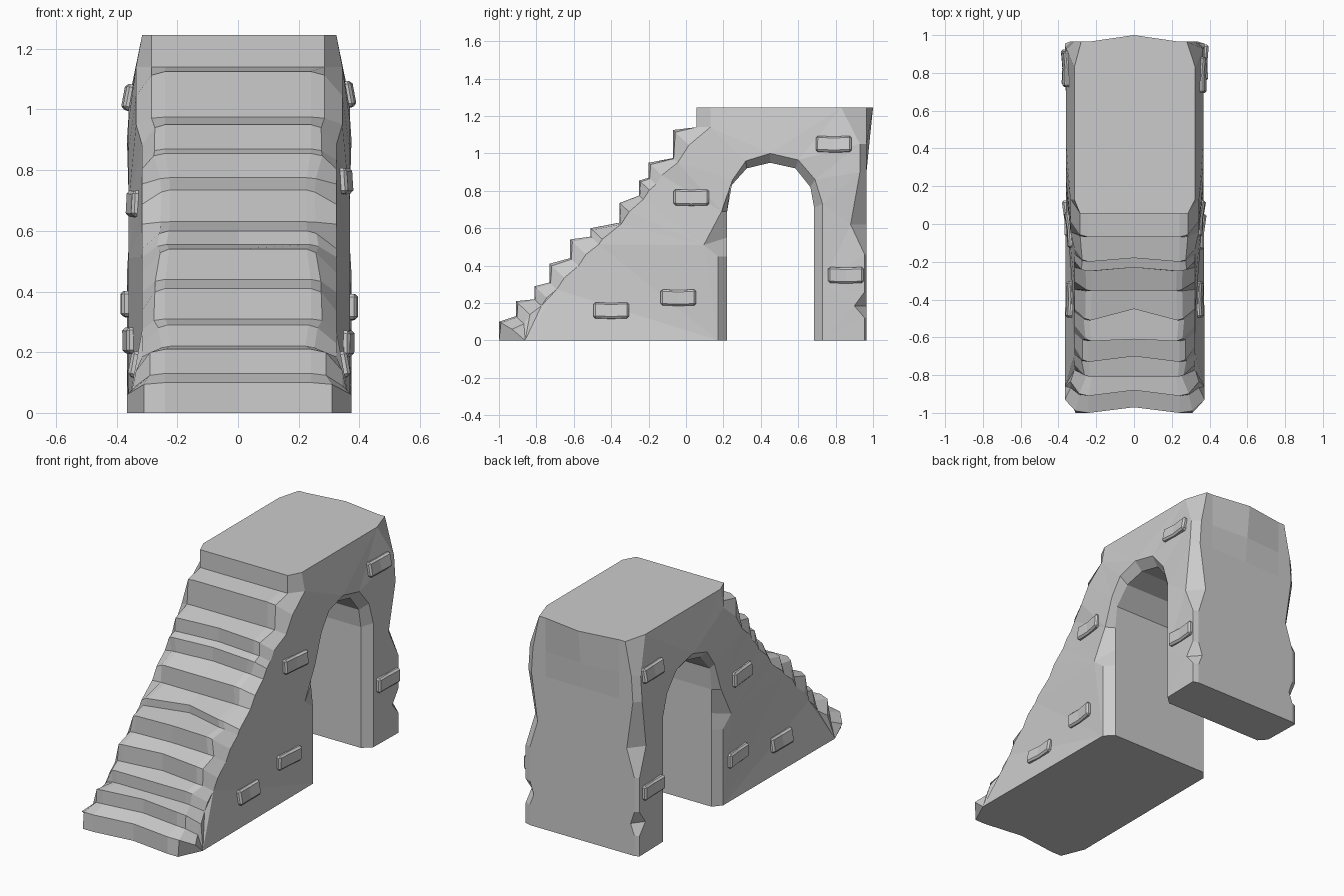
import bpy, bmesh, random
from mathutils import Vector, Matrix
from mathutils.bvhtree import BVHTree

if "Cube" in bpy.data.objects:
    bpy.data.objects.remove(bpy.data.objects["Cube"])

random.seed(4)

# Each outline point: core (y, z), side-wall (y, z), edge half-width, wall half-width, centre shift in y
pts = []

# Stairs: nose position, riser bottom, riser top, centre shift
steps = [(-1.0, 0.0, 0.10, 0.03), (-0.91, 0.13, 0.21, 0.03), (-0.81, 0.22, 0.29, 0.0),
         (-0.73, 0.31, 0.41, 0.03), (-0.62, 0.44, 0.54, 0.01), (-0.51, 0.555, 0.60, 0.06),
         (-0.355, 0.63, 0.735, 0.0), (-0.25, 0.775, 0.855, 0.02), (-0.2, 0.87, 0.95, 0.02),
         (-0.07, 0.975, 1.125, 0.0), (0.055, 1.14, 1.245, 0.0)]
a, d = Vector((-0.93, 0.0)), Vector((1.02, 1.08)).normalized()
for i, (y, lo, hi, shift) in enumerate(steps):
    for z in (lo, hi):
        p = Vector((y, z))
        q = p.lerp(a + d * (p - a).dot(d), 0.8)
        ex, ox = (0.25 + random.uniform(0, 0.03), 0.32)
        if i < 2:
            ex, ox = 0.31 - 0.02 * i, 0.355 - 0.015 * i
        if i == 0:
            q = Vector((-0.86, 0)) if z == 0 else Vector((-0.93, 0.06))
            ox = 0.37
        if i >= 9:
            ex, ox = 0.285, 0.34
        if i == 10:
            ox = 0.32 if z == hi else 0.34
            q = Vector((0.13, z))
        pts.append(((y, z), tuple(q), ex, ox, shift))

# Back wall with chipped corners
for z, oy, ex, ox, s in [(1.245, 0.83, 0.28, 0.32, 0.035), (1.05, 0.93, 0.32, 0.36, 0.015),
                         (0.9, 0.93, 0.33, 0.37, 0), (0.62, 0.88, 0.29, 0.36, 0),
                         (0.46, 0.955, 0.34, 0.37, 0), (0.26, 0.955, 0.34, 0.37, 0),
                         (0.185, 0.90, 0.315, 0.37, 0),
                         (0.12, 0.955, 0.34, 0.37, 0), (0.0, 0.955, 0.34, 0.37, 0)]:
    pts.append(((0.965, z), (oy, z), ex, ox, s))

# Archway with chamfered rim
for core, wall in [((0.685, 0), (0.73, 0)), ((0.685, 0.3), (0.73, 0.3)), ((0.685, 0.71), (0.73, 0.73)),
                   ((0.665, 0.82), (0.69, 0.86)), ((0.585, 0.92), (0.6, 0.965)),
                   ((0.45, 0.95), (0.45, 1.0)), ((0.325, 0.92), (0.32, 0.96)),
                   ((0.235, 0.82), (0.25, 0.86)), ((0.22, 0.69), (0.19, 0.69)),
                   ((0.22, 0.55), (0.095, 0.51)), ((0.22, 0.45), (0.17, 0.45)),
                   ((0.22, 0), (0.17, 0))]:
    pts.append((core, wall, 0.32, 0.365, 0))

# Stair body: sweep the outline across the width, then cap the sides
bm = bmesh.new()
columns = []
for k in range(-3, 4):
    side = 1 if k > 0 else -1
    col = []
    for i, (core, wall, ex, ox, shift) in enumerate(pts):
        y, z = core
        x = 0
        stair = 0 < i < 20
        if abs(k) == 3:
            x, (y, z) = side * ox + 0.004, wall
        elif abs(k) == 2:
            x = side * ex
            if stair:
                y, z = Vector(core).lerp(Vector(wall), 0.15)
        elif abs(k) == 1:
            x = side * min(0.24, ex - 0.03)
        else:
            y += shift
        col.append(bm.verts.new((x, y, z)))
    columns.append(col)
n = len(pts)
for c0, c1 in zip(columns, columns[1:]):
    for i in range(n):
        j = (i + 1) % n
        bm.faces.new((c0[i], c0[j], c1[j], c1[i]))
caps = [bm.faces.new(columns[0]), bm.faces.new(columns[-1])]
bm.normal_update()
bmesh.ops.triangulate(bm, faces=caps)
bmesh.ops.recalc_face_normals(bm, faces=bm.faces[:])
tree = BVHTree.FromBMesh(bm)
me = bpy.data.meshes.new("stair_body")
bm.to_mesh(me)
bm.free()
bpy.context.collection.objects.link(bpy.data.objects.new("stair_body", me))


# Protruding bricks, seated on the side walls
def brick(name, side, y, z):
    hit, normal, _, _ = tree.ray_cast(Vector((side * 2, y, z)), Vector((-side, 0, 0)))
    if hit is None:
        return
    b = bmesh.new()
    bmesh.ops.create_cube(b, size=1)
    bmesh.ops.scale(b, vec=(0.045, 0.19, 0.085), verts=b.verts)
    bmesh.ops.bisect_plane(b, geom=b.verts[:] + b.edges[:] + b.faces[:],
                           plane_co=(0, 0, 0), plane_no=(0, 1, 0))
    for v in b.verts:
        if abs(v.co.y) < 0.01:
            v.co.z -= 0.003
            v.co.x -= 0.006
    sharp = [e for e in b.edges if e.calc_face_angle(0) > 0.8]
    bmesh.ops.bevel(b, geom=sharp, offset=0.01, segments=1, affect='EDGES')
    if normal.x * side < 0:
        normal = -normal
    m = bpy.data.meshes.new(name)
    b.to_mesh(m)
    b.free()
    ob = bpy.data.objects.new(name, m)
    bpy.context.collection.objects.link(ob)
    ob.matrix_world = Matrix.Translation(hit) @ normal.to_track_quat('X', 'Z').to_matrix().to_4x4()


right = [(0.03, 0.765), (-0.04, 0.23), (-0.4, 0.16), (0.79, 1.05), (0.855, 0.35)]
left = [(-0.03, 0.69), (0.03, 0.24), (-0.4, 0.16), (0.82, 1.04), (0.83, 0.36)]
for label, side, spots in (("right", 1, right), ("left", -1, left)):
    for i, (y, z) in enumerate(spots):
        brick(f"{label}_brick_{i + 1}", side, y, z)
